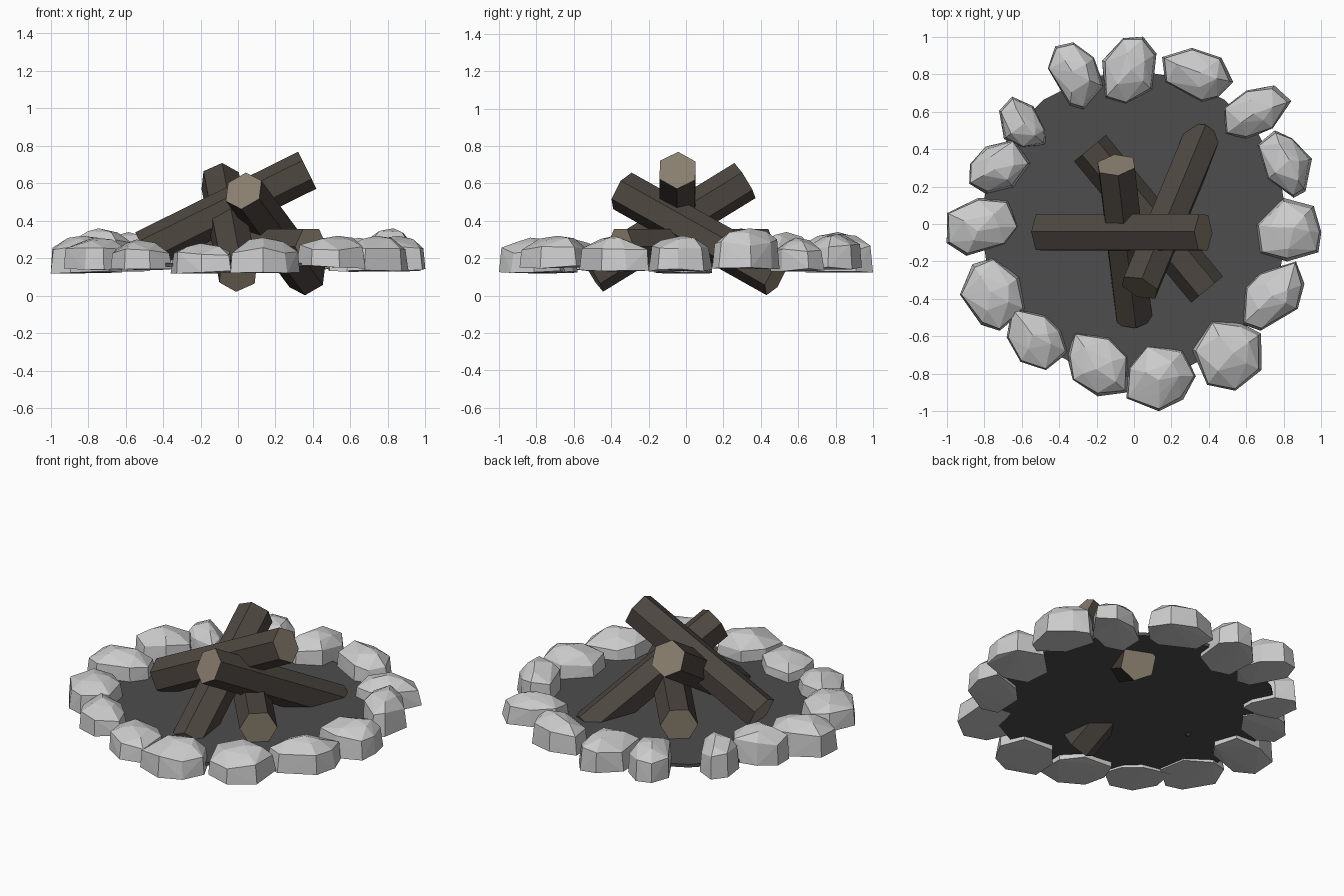
import bpy, bmesh, math, random
from mathutils import Vector

if "Cube" in bpy.data.objects:
    bpy.data.objects.remove(bpy.data.objects["Cube"])

random.seed(7)


def material(name, rgb):
    m = bpy.data.materials.new(name)
    m.diffuse_color = (*rgb, 1)
    m.use_nodes = True
    m.node_tree.nodes["Principled BSDF"].inputs["Base Color"].default_value = m.diffuse_color
    return m


bark = material("bark", (0.075, 0.062, 0.052))
cut_wood = material("cut_wood", (0.25, 0.21, 0.155))
ash = material("ash", (0.075, 0.075, 0.075))


def finish(name, bm, mats=()):
    bmesh.ops.recalc_face_normals(bm, faces=bm.faces[:])
    me = bpy.data.meshes.new(name)
    bm.to_mesh(me)
    bm.free()
    for m in mats:
        me.materials.append(m)
    ob = bpy.data.objects.new(name, me)
    bpy.context.collection.objects.link(ob)
    return ob


# hexagonal log between two end centres, roll = angle of one corner from sideways
def log(name, a, b, roll, r=0.11):
    a, b = Vector(a), Vector(b)
    d = (b - a).normalized()
    side = d.cross(Vector((0, 0, 1))).normalized()
    up = side.cross(d)
    bm = bmesh.new()
    rings = []
    for p in (a, b):
        ring = []
        for k in range(6):
            t = math.radians(roll + 60 * k)
            ring.append(bm.verts.new(p + r * (math.cos(t) * side + math.sin(t) * up)))
        rings.append(ring)
    for ring in rings:
        bm.faces.new(ring).material_index = 1
    for k in range(6):
        j = (k + 1) % 6
        bm.faces.new((rings[0][k], rings[0][j], rings[1][j], rings[1][k]))
    finish(name, bm, (bark, cut_wood))


log("log_left_to_right", (-0.50, -0.045, 0.24), (0.37, -0.045, 0.67), 92)
log("log_front_to_back", (0.0, -0.50, 0.115), (-0.095, 0.315, 0.615), 88)
log("log_back_to_front", (0.37, 0.48, 0.10), (0.03, -0.34, 0.56), 86)
log("log_flat", (-0.235, 0.405, 0.262), (0.39, -0.35, 0.262), 0)

# ash bed
bm = bmesh.new()
bmesh.ops.create_cone(bm, cap_ends=True, segments=20, radius1=0.82, radius2=0.82, depth=0.02)
bmesh.ops.translate(bm, verts=bm.verts[:], vec=(0, 0, 0.165))
finish("ash_bed", bm, (ash,))


# faceted stone fitted into its footprint: x0, x1, y0, y1, top height, skew
def stone(name, x0, x1, y0, y1, top, skew):
    n = 7
    start = random.uniform(0, 1)
    base = 0.14 + random.uniform(-0.015, 0.015)
    h = top - base
    pts = []
    for k in range(n):
        t = start + (k + random.uniform(-0.25, 0.25)) * math.tau / n
        r = random.uniform(0.9, 1.1)
        x, y = r * math.cos(t), r * math.sin(t)
        x, y = x + skew * y, y + skew * x
        pts.append((x, y, base + random.uniform(-0.008, 0.008)))
        s = random.uniform(0.88, 0.97)
        pts.append((x * s, y * s, base + h * random.uniform(0.54, 0.72)))
        if k % 2 == 0:
            s = random.uniform(0.45, 0.62)
            pts.append((x * s, y * s, base + h * random.uniform(0.86, 0.95)))
    pts.append((random.uniform(-0.12, 0.12), random.uniform(-0.12, 0.12), top))
    xs = [p[0] for p in pts]
    ys = [p[1] for p in pts]
    bm = bmesh.new()
    for x, y, z in pts:
        u = (x - min(xs)) / (max(xs) - min(xs))
        v = (y - min(ys)) / (max(ys) - min(ys))
        bm.verts.new((x0 + u * (x1 - x0), y0 + v * (y1 - y0), z))
    res = bmesh.ops.convex_hull(bm, input=bm.verts[:])
    loose = [v for v in bm.verts if not v.link_faces]
    bmesh.ops.delete(bm, geom=loose, context='VERTS')
    finish(name, bm)


stones = [
    (-0.17, 0.12, 0.64, 1.00, 0.33, 0.1),
    (0.15, 0.53, 0.65, 0.94, 0.33, -0.15),
    (0.48, 0.84, 0.45, 0.74, 0.31, 0.2),
    (0.66, 0.95, 0.14, 0.50, 0.36, -0.2),
    (0.65, 1.00, -0.20, 0.14, 0.32, 0.05),
    (0.58, 0.91, -0.57, -0.20, 0.32, 0.25),
    (0.31, 0.68, -0.89, -0.52, 0.32, 0.0),
    (-0.04, 0.33, -1.00, -0.65, 0.31, 0.05),
    (-0.36, -0.03, -0.92, -0.58, 0.28, -0.1),
    (-0.68, -0.35, -0.78, -0.45, 0.30, -0.15),
    (-0.93, -0.58, -0.57, -0.18, 0.31, -0.1),
    (-1.00, -0.62, -0.17, 0.14, 0.32, 0.1),
    (-0.88, -0.55, 0.16, 0.45, 0.36, 0.15),
    (-0.72, -0.47, 0.41, 0.68, 0.34, -0.15),
    (-0.46, -0.16, 0.61, 0.97, 0.34, -0.15),
]
for i, s in enumerate(stones):
    stone(f"ring_stone_{i + 1}", *s)
